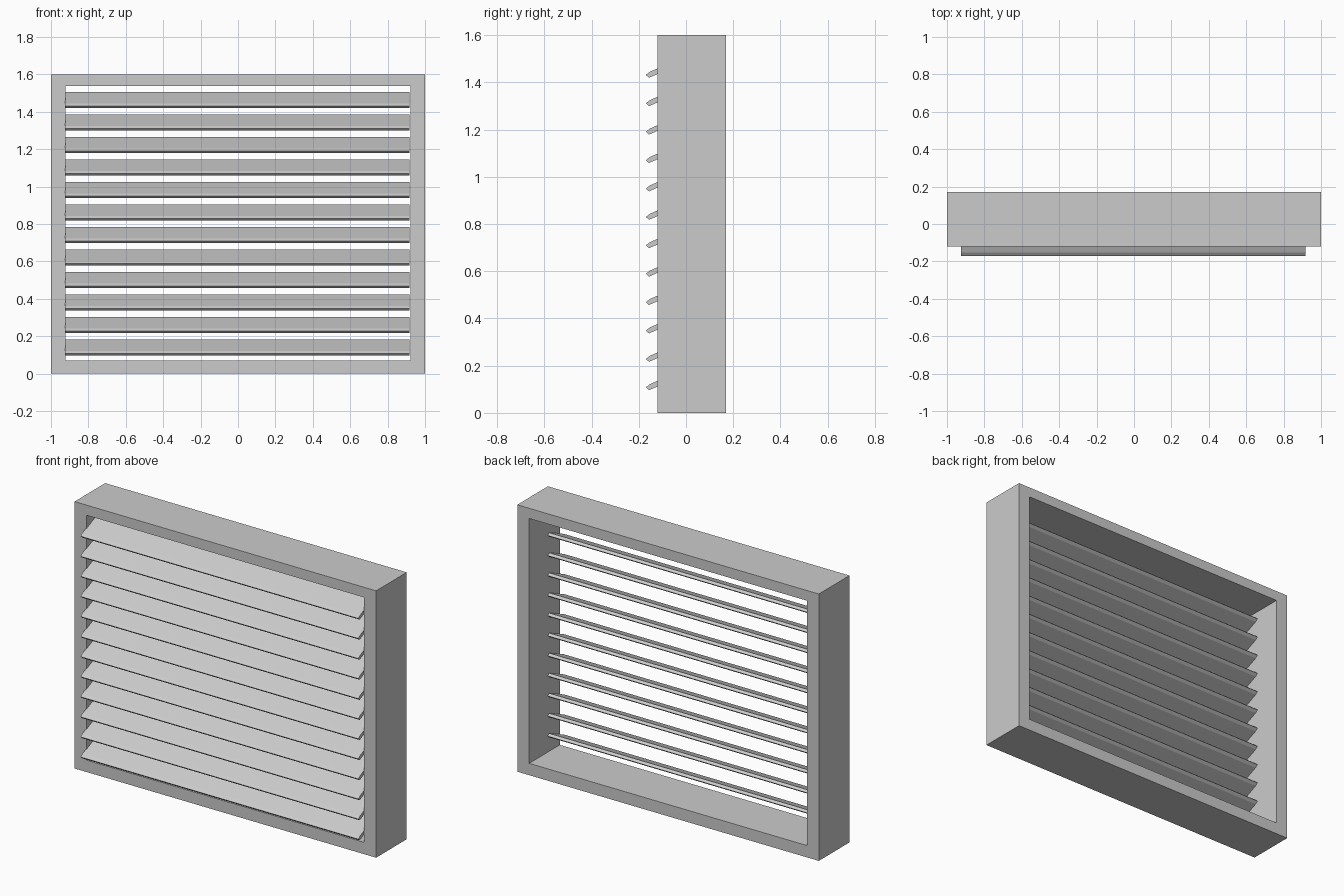
import bpy
import bmesh

cube = bpy.data.objects.get("Cube")
if cube:
    bpy.data.objects.remove(cube, do_unlink=True)

GREY = (0.6, 0.6, 0.6, 1.0)
grey = bpy.data.materials.new("plain grey")
grey.use_nodes = True
grey.diffuse_color = GREY
grey.node_tree.nodes["Principled BSDF"].inputs["Base Color"].default_value = GREY


def add_object(name, bm):
    bmesh.ops.recalc_face_normals(bm, faces=bm.faces)
    mesh = bpy.data.meshes.new(name)
    bm.to_mesh(mesh)
    bm.free()
    mesh.materials.append(grey)
    obj = bpy.data.objects.new(name, mesh)
    bpy.context.collection.objects.link(obj)
    return obj


# Frame: one rectangular ring, extruded from front to back
def make_frame(front, back):
    bm = bmesh.new()

    def loop(x, bottom, top, y):
        return [bm.verts.new((sx, y, z)) for sx, z in
                ((-x, bottom), (x, bottom), (x, top), (-x, top))]

    rings = [loop(1, 0, 1.6, front), loop(0.921, 0.071, 1.539, front),
             loop(0.921, 0.071, 1.539, back), loop(1, 0, 1.6, back)]
    for a, b in zip(rings, rings[1:] + rings[:1]):
        for i in range(4):
            j = (i + 1) % 4
            bm.faces.new((a[i], a[j], b[j], b[i]))
    return add_object("frame", bm)


# Slat: tilted bar with pointed front and rear edges, symmetric about its centre
HALF_PROFILE = [(-0.072, -0.043), (-0.085, -0.031), (-0.068, -0.0175)]
PROFILE = HALF_PROFILE + [(-y, -z) for y, z in HALF_PROFILE]


def make_slat(name, y, z, left, right):
    bm = bmesh.new()
    face = bm.faces.new([bm.verts.new((left, y + py, z + pz)) for py, pz in PROFILE])
    out = bmesh.ops.extrude_face_region(bm, geom=[face], use_keep_orig=True)
    verts = [v for v in out["geom"] if isinstance(v, bmesh.types.BMVert)]
    bmesh.ops.translate(bm, verts=verts, vec=(right - left, 0, 0))
    return add_object(name, bm)


make_frame(-0.12, 0.17)
for n in range(12):
    make_slat(f"slat_{n + 1}", -0.085, 0.139 + n * 0.1203, -0.925, 0.917)
